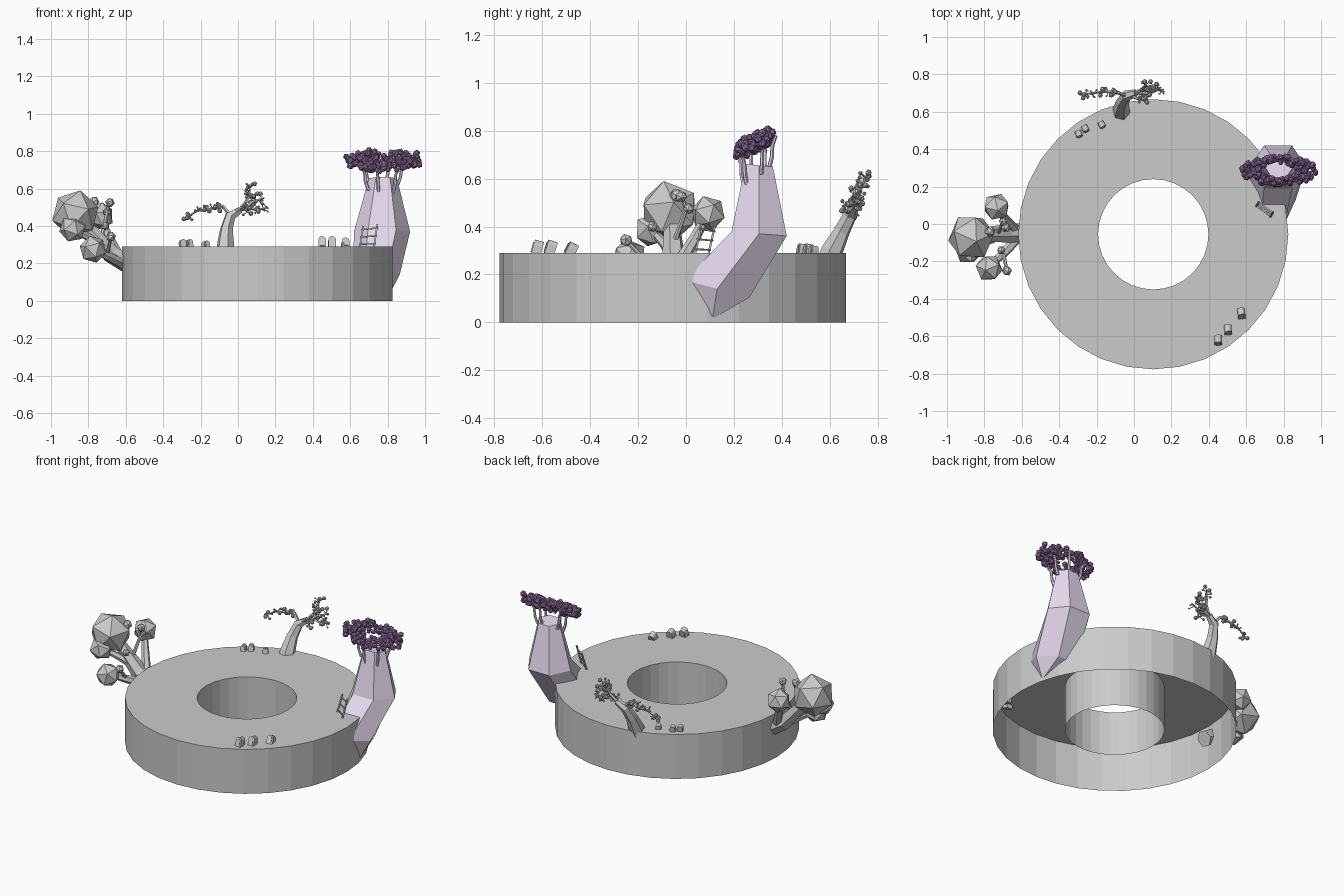
import bpy, bmesh, math, random
from mathutils import Vector, Matrix

if "Cube" in bpy.data.objects:
    bpy.data.objects.remove(bpy.data.objects["Cube"])
random.seed(4)


def finish(name, bm, color=None, normals=True):
    if normals:
        bmesh.ops.recalc_face_normals(bm, faces=bm.faces)
    me = bpy.data.meshes.new(name)
    bm.to_mesh(me)
    bm.free()
    ob = bpy.data.objects.new(name, me)
    bpy.context.collection.objects.link(ob)
    if color:
        mat = bpy.data.materials.get(color[0]) or bpy.data.materials.new(color[0])
        mat.diffuse_color = (*color[1], 1)
        mat.use_nodes = True
        mat.node_tree.nodes["Principled BSDF"].inputs["Base Color"].default_value = mat.diffuse_color
        me.materials.append(mat)
    return ob


def bridge(bm, rings):
    for a, b in zip(rings, rings[1:]):
        n = len(a)
        for i in range(n):
            bm.faces.new((a[i], a[(i + 1) % n], b[(i + 1) % n], b[i]))


def tube(bm, pts, radii, sides=6):
    pts = [Vector(p) for p in pts]
    rings, side = [], None
    for i, p in enumerate(pts):
        t = (pts[min(i + 1, len(pts) - 1)] - pts[max(i - 1, 0)]).normalized()
        side = t.orthogonal() if side is None else side - t * side.dot(t)
        side.normalize()
        up = t.cross(side)
        rings.append([bm.verts.new(p + radii[i] * (side * math.cos(k * math.tau / sides)
                                                   + up * math.sin(k * math.tau / sides)))
                      for k in range(sides)])
    bridge(bm, rings)
    bm.faces.new(rings[0])
    bm.faces.new(rings[-1])


def ball(bm, p, r):
    spin = Matrix.Rotation(random.uniform(0, 6), 4, 'Z') @ Matrix.Rotation(random.uniform(0, 6), 4, 'X')
    bmesh.ops.create_icosphere(bm, subdivisions=1, radius=r, matrix=Matrix.Translation(p) @ spin)


LILAC = ("lilac_bark", (0.80, 0.71, 0.87))
PURPLE = ("purple_leaf", (0.34, 0.18, 0.42))

# Ring-shaped island, open underneath
bm = bmesh.new()
bridge(bm, [[bm.verts.new((0.103 + r * math.cos(k * math.tau / 32), -0.055 + r * math.sin(k * math.tau / 32), z))
             for k in range(32)] for r, z in ((0.722, 0), (0.722, 0.29), (0.295, 0.29), (0.295, 0))])
finish("ring_island", bm)

# Fat leaning hexagonal trunk: cx, cy, cz, rx, ry, slope of the section along y
bm = bmesh.new()
rings = []
for cx, cy, cz, rx, ry, slope in ((0.74, 0.13, 0.14, 0.125, 0.155, -0.27),
                                  (0.77, 0.305, 0.37, 0.15, 0.133, -0.08),
                                  (0.775, 0.305, 0.655, 0.075, 0.066, -0.1)):
    rings.append([bm.verts.new((cx + rx * math.cos(k * math.pi / 3), cy + ry * math.sin(k * math.pi / 3),
                                cz + slope * ry * math.sin(k * math.pi / 3))) for k in range(6)])
bridge(bm, rings)
bm.faces.new(rings[-1])
tip = bm.verts.new((0.80, 0.11, 0.015))
for k in range(6):
    bm.faces.new((rings[0][k], tip, rings[0][(k + 1) % 6]))
finish("lilac_trunk", bm, LILAC)

# Upturned branches around the trunk top
bm = bmesh.new()
for a in (20, 75, 150, 200, 255, 310):
    c, s = math.cos(math.radians(a)), math.sin(math.radians(a))
    tube(bm, [(0.775 + d * c, 0.295 + 0.65 * d * s, z + 0.04 * s)
              for d, z in ((0.06, 0.61), (0.085, 0.61), (0.10, 0.65), (0.105, 0.70), (0.13, 0.74))],
         (0.010, 0.010, 0.009, 0.008, 0.006))
finish("lilac_branches", bm, LILAC)

# Crown of small leaf balls with an open middle
bm = bmesh.new()
for i in range(210):
    a = random.uniform(0, math.tau)
    f = random.uniform(0.5, 1)
    x, y = 0.2 * f * math.cos(a), 0.078 * f * math.sin(a)
    z = 0.75 + 0.45 * y + random.uniform(-0.036, 0.036) * (1.3 - 0.6 * f)
    ball(bm, (0.775 + x, 0.285 + y, z), random.uniform(0.013, 0.02))
finish("purple_leaves", bm, PURPLE)

# Ladder leaning on the lilac tree
bm = bmesh.new()
rails = [(Vector((0.65, 0.09, 0.27)), Vector((0.67, 0.12, 0.40))),
         (Vector((0.725, 0.035, 0.27)), Vector((0.745, 0.065, 0.41)))]
for a, b in rails:
    tube(bm, (a, b), (0.006, 0.006), 4)
for t in (0.25, 0.55, 0.85):
    p, q = [a.lerp(b, t) for a, b in rails]
    tube(bm, (p + (p - q) * 0.08, q + (q - p) * 0.08), (0.005, 0.005), 4)
finish("ladder", bm)

# Round-crowned tree growing out of the left wall
bm = bmesh.new()
tube(bm, [(-0.58, -0.045, 0.19), (-0.68, -0.05, 0.25), (-0.76, -0.055, 0.34), (-0.85, -0.06, 0.44)],
     (0.052, 0.05, 0.042, 0.03))
for pts, r in (([(-0.62, -0.07, 0.20), (-0.70, -0.16, 0.24), (-0.77, -0.22, 0.275)], 0.03),
               ([(-0.64, -0.03, 0.24), (-0.69, 0.03, 0.34), (-0.735, 0.085, 0.44)], 0.03),
               ([(-0.72, -0.06, 0.29), (-0.80, -0.10, 0.34), (-0.88, -0.14, 0.38)], 0.026),
               ([(-0.70, -0.15, 0.24), (-0.68, -0.25, 0.34)], 0.011),
               ([(-0.73, -0.05, 0.33), (-0.70, 0.0, 0.47), (-0.69, -0.015, 0.52)], 0.012)):
    tube(bm, pts, [r * (1 - 0.2 * i) for i in range(len(pts))])
finish("round_tree_trunk", bm)
bm = bmesh.new()
for p, r in (((-0.87, -0.07, 0.465), 0.13), ((-0.885, -0.145, 0.385), 0.073), ((-0.775, -0.235, 0.275), 0.075),
             ((-0.735, 0.092, 0.455), 0.075), ((-0.68, -0.25, 0.343), 0.028), ((-0.685, -0.02, 0.525), 0.026),
             ((-0.70, 0.012, 0.475), 0.024), ((-0.71, -0.14, 0.40), 0.024), ((-0.77, -0.04, 0.53), 0.03)):
    ball(bm, p, r)
finish("round_tree_crown", bm)

# Windswept tree at the back
bm = bmesh.new()
tube(bm, [(-0.07, 0.58, 0.22), (-0.067, 0.61, 0.30), (-0.062, 0.65, 0.38), (-0.042, 0.685, 0.45), (0.01, 0.70, 0.485)],
     (0.052, 0.047, 0.035, 0.03, 0.02))
limbs = [[(-0.04, 0.685, 0.455), (-0.08, 0.70, 0.505), (-0.15, 0.71, 0.49), (-0.22, 0.70, 0.48), (-0.29, 0.69, 0.435)],
         [(0.0, 0.70, 0.48), (0.05, 0.71, 0.50), (0.10, 0.71, 0.485), (0.16, 0.72, 0.50)],
         [(0.01, 0.70, 0.485), (0.045, 0.72, 0.53), (0.06, 0.735, 0.57), (0.065, 0.75, 0.61)],
         [(0.03, 0.70, 0.49), (0.08, 0.70, 0.53), (0.14, 0.73, 0.55)],
         [(-0.02, 0.69, 0.47), (0.02, 0.67, 0.50), (0.06, 0.66, 0.47)]]
tufts = bmesh.new()
for limb in limbs:
    n = len(limb)
    tube(bm, limb, [0.012 - 0.008 * i / (n - 1) for i in range(n)], 5)
    for a, b in zip(limb[1:], limb[2:]):
        for i in range(9):
            p = Vector(a).lerp(Vector(b), random.random())
            q = p + Vector((random.uniform(-.028, .028), random.uniform(-.025, .025), random.uniform(-.018, .028)))
            tube(bm, (p, q), (0.004, 0.002), 3)
            ball(tufts, q, random.choice((0.006, 0.009, 0.014)))
finish("windswept_trunk", bm)
finish("windswept_tufts", tufts)


# Small leaning arched stones with a raised face panel
def stone(name, x, y, w, h, d, lean, yaw):
    bm = bmesh.new()
    for s, y0, y1 in ((1, -d / 2, d / 2), (0.6, -d / 2 - 0.004, -d / 2 + 0.004)):
        prof = [(-w / 2, -0.02), (w / 2, -0.02)]
        prof += [(w / 2 * math.cos(k * math.pi / 6), h - w / 2 + w / 2 * math.sin(k * math.pi / 6)) for k in range(7)]
        rings = [[bm.verts.new((u * s, yy, h / 2 + (v - h / 2) * s)) for u, v in prof] for yy in (y0, y1)]
        bridge(bm, rings)
        for r in rings:
            bm.faces.new(r)
    ob = finish(name, bm)
    ob.location = (x, y, 0.29)
    ob.rotation_euler = (math.radians(-lean), 0, math.radians(yaw))


for i, (x, y, lean) in enumerate(((0.45, -0.625, 16), (0.503, -0.57, 18), (0.575, -0.485, 28))):
    stone(f"front_stone_{i + 1}", x, y, 0.04, 0.052 - 0.008 * (i == 2), 0.04, lean, 4 * i)
for i, (x, y, yaw) in enumerate(((-0.295, 0.48, 20), (-0.26, 0.508, 25), (-0.172, 0.53, 30))):
    stone(f"back_stone_{i + 1}", x, y, 0.034, 0.038 - 0.008 * (i == 2), 0.03, 10, yaw)
